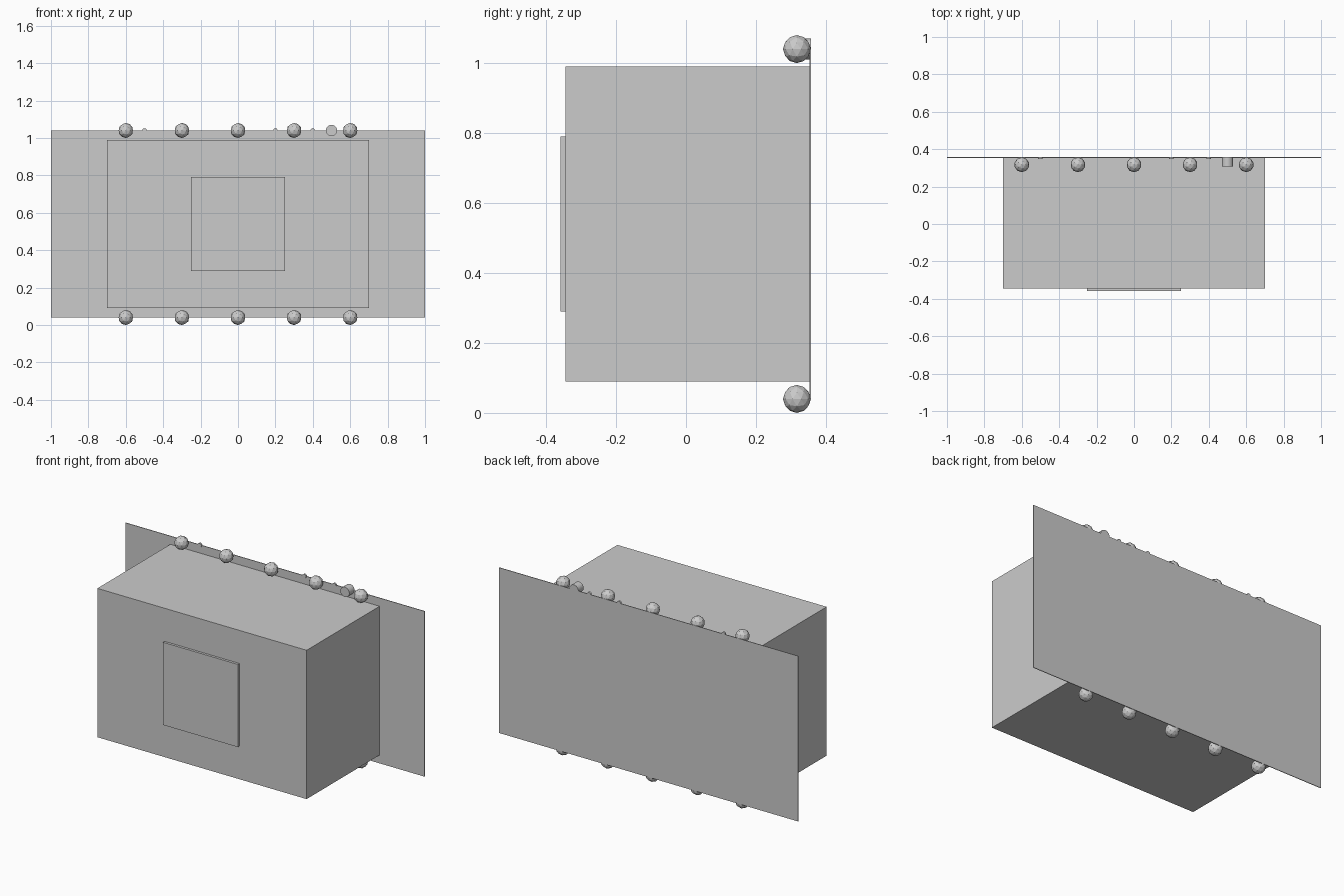
import bpy
from math import pi

if "Cube" in bpy.data.objects:
    bpy.data.objects.remove(bpy.data.objects["Cube"])


def box(name, x, y, z):
    """Box from (min, max) ranges on each axis."""
    bpy.ops.mesh.primitive_cube_add(size=1, location=[sum(r) / 2 for r in (x, y, z)])
    ob = bpy.context.object
    ob.name = name
    ob.scale = [r[1] - r[0] for r in (x, y, z)]
    bpy.ops.object.transform_apply(location=False, rotation=False, scale=True)


def peg(name, x, z, radius, y0, y1, sides):
    """Cylinder lying along y."""
    bpy.ops.mesh.primitive_cylinder_add(vertices=sides, radius=radius, depth=y1 - y0,
                                        location=(x, (y0 + y1) / 2, z),
                                        rotation=(pi / 2, 0, 0))
    bpy.context.object.name = name


BACK = 0.357
BOTTOM, TOP = 0.04, 1.04

# Main body, raised front plate and wide back panel
box("body", (-0.7, 0.7), (-0.344, 0.354), (0.09, 0.99))
box("front_plate", (-0.25, 0.25), (-0.359, -0.344), (0.29, 0.79))
box("back_panel", (-1, 1), (0.353, BACK), (BOTTOM, TOP))

# Rows of round bulbs along the top and bottom panel edges
for row, z in (("bottom", BOTTOM), ("top", TOP)):
    for i in range(5):
        bpy.ops.mesh.primitive_ico_sphere_add(subdivisions=2, radius=0.04,
                                              location=(-0.6 + 0.3 * i, 0.317, z))
        bpy.context.object.name = f"{row}_bulb_{i + 1}"

# Large knob and small studs on the top edge of the panel
peg("knob", 0.5, TOP, 0.03, 0.307, BACK, 32)
for i, x in enumerate((-0.5, 0.2, 0.4)):
    peg(f"stud_{i + 1}", x, TOP, 0.012, 0.347, BACK, 16)
